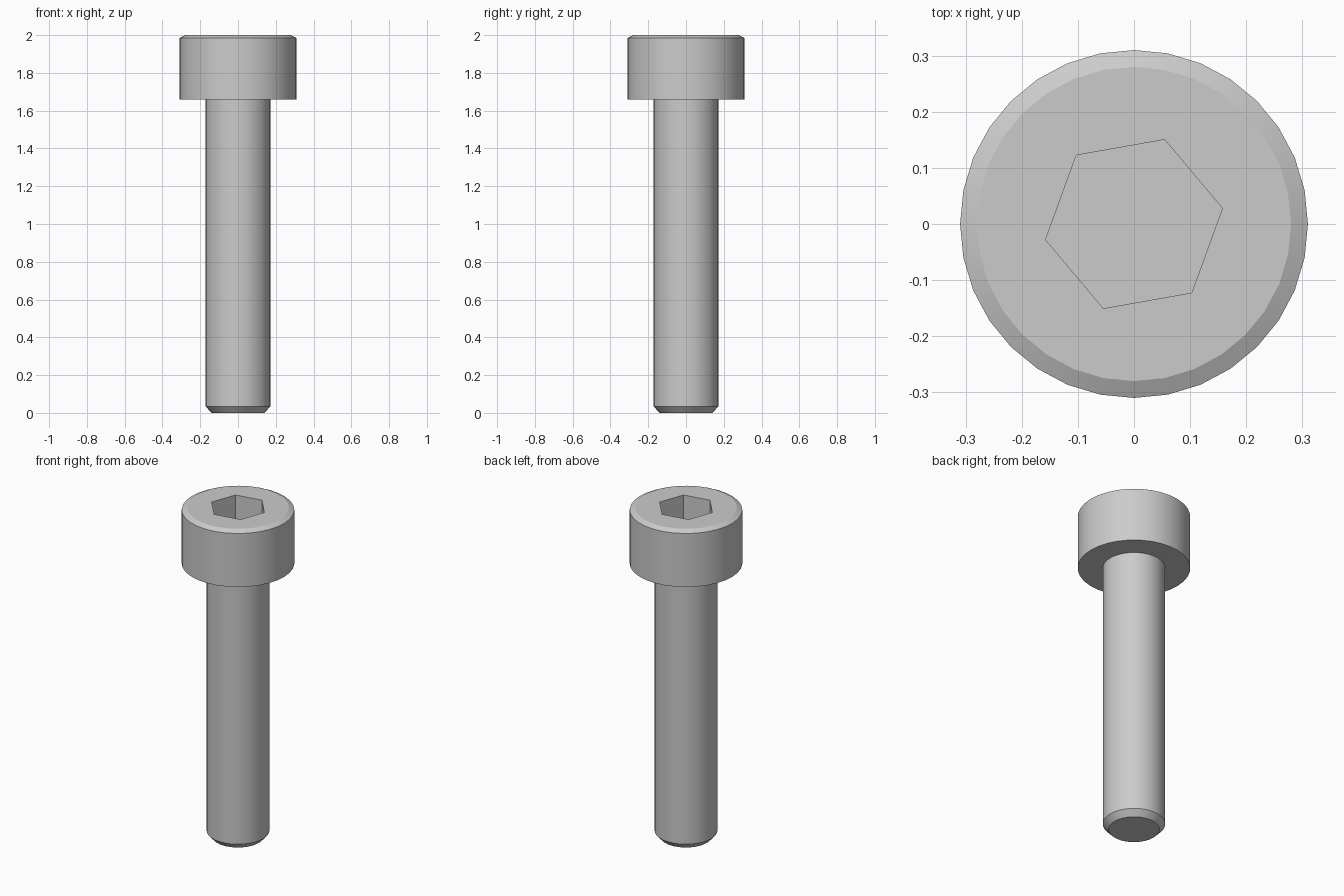
import bpy, bmesh
from math import cos, sin, pi, radians

cube = bpy.data.objects.get("Cube")
if cube:
    bpy.data.objects.remove(cube, do_unlink=True)

steel = bpy.data.materials.new("grey_steel")
steel.use_nodes = True
grey = (0.6, 0.6, 0.6, 1)
steel.diffuse_color = grey
steel.node_tree.nodes["Principled BSDF"].inputs["Base Color"].default_value = grey

SIDES = 32


def ring(bm, radius, z, sides=SIDES, turn=0.0):
    return [bm.verts.new((radius * cos(turn + 2 * pi * i / sides),
                          radius * sin(turn + 2 * pi * i / sides), z))
            for i in range(sides)]


def wall(bm, low, high):
    n = len(low)
    for i in range(n):
        j = (i + 1) % n
        bm.faces.new((low[i], low[j], high[j], high[i]))


def edges_of(bm, loop):
    return [bm.edges.get((v, loop[i - 1])) or bm.edges.new((v, loop[i - 1]))
            for i, v in enumerate(loop)]


# Turned body: chamfered tip, shank, head underside, head, top chamfer
profile = [(0.14, 0), (0.172, 0.035), (0.172, 1.66),
           (0.31, 1.66), (0.31, 1.985), (0.28, 2)]
bm = bmesh.new()
rings = [ring(bm, r, z) for r, z in profile]
for low, high in zip(rings, rings[1:]):
    wall(bm, low, high)
bm.faces.new(rings[0][::-1])

# Hex socket sunk into the head
rim = ring(bm, 0.16, 2, 6, radians(10))
floor = ring(bm, 0.16, 1.83, 6, radians(10))
wall(bm, rim, floor)
bm.faces.new(floor)

# Flat top between the socket rim and the head chamfer
bmesh.ops.triangle_fill(bm, use_beauty=True, normal=(0, 0, 1),
                        edges=edges_of(bm, rings[-1]) + edges_of(bm, rim))
bmesh.ops.recalc_face_normals(bm, faces=bm.faces)

mesh = bpy.data.meshes.new("socket_bolt")
bm.to_mesh(mesh)
bm.free()
mesh.materials.append(steel)
bolt = bpy.data.objects.new("socket_bolt", mesh)
bpy.context.collection.objects.link(bolt)

bpy.ops.object.select_all(action="DESELECT")
bolt.select_set(True)
bpy.context.view_layer.objects.active = bolt
bpy.ops.object.shade_smooth_by_angle(angle=radians(20))
